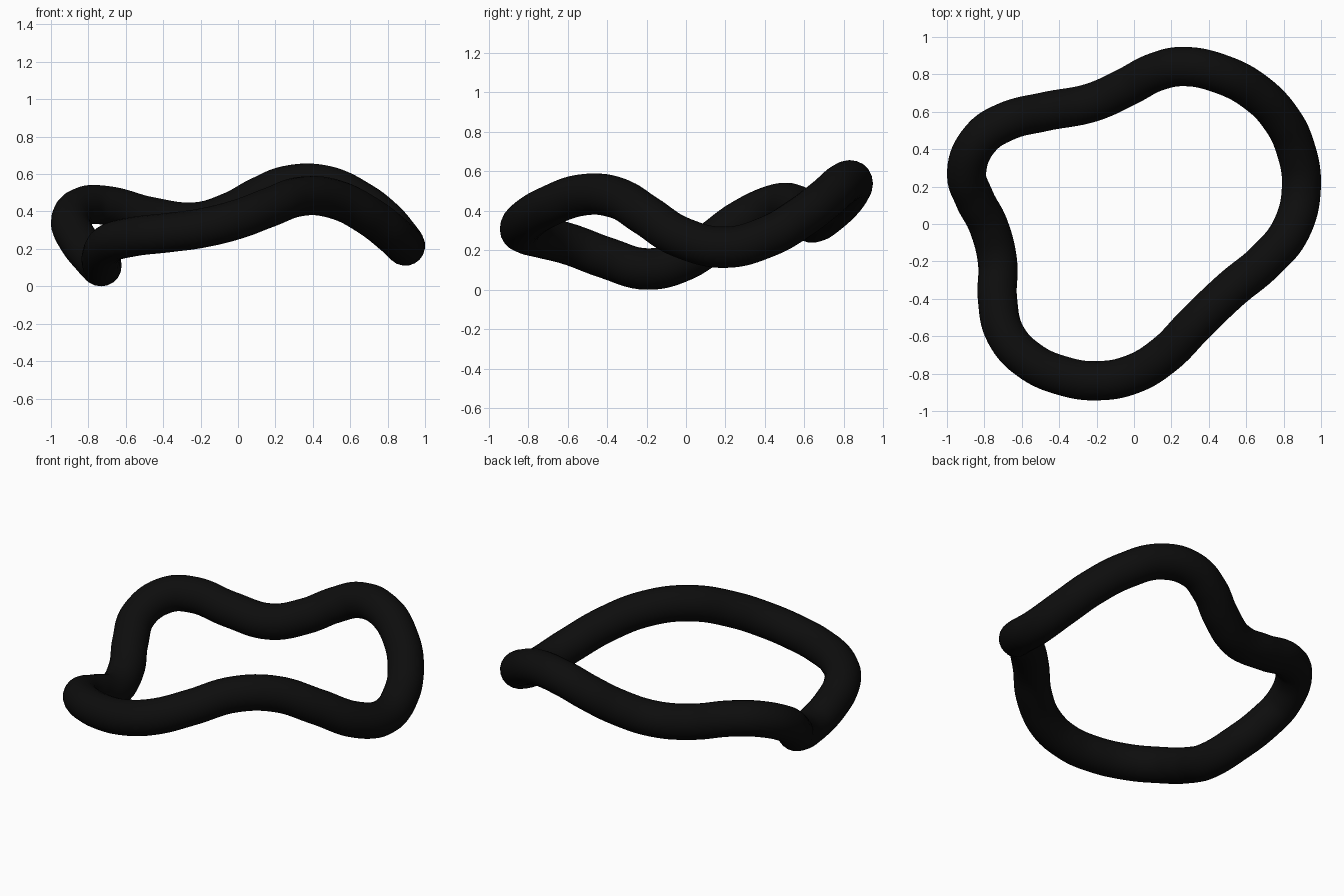
import bpy

# Centre line of the closed, wavy ring, counter-clockwise from the right side
path = [
    (.895, .20, .215), (.86, .415, .27), (.785, .565, .355), (.655, .70, .455),
    (.47, .80, .54), (.265, .842, .54), (.115, .812, .48), (-.035, .735, .40),
    (-.225, .65, .345), (-.48, .60, .375), (-.69, .545, .43), (-.82, .457, .43),
    (-.895, .28, .35), (-.853, .136, .245), (-.778, -.01, .15), (-.73, -.20, .105),
    (-.73, -.40, .16), (-.687, -.59, .23), (-.56, -.73, .265), (-.37, -.815, .287),
    (-.20, -.838, .31), (-.013, -.805, .355), (.163, -.70, .42), (.334, -.527, .48),
    (.52, -.35, .465), (.70, -.20, .375), (.842, -.024, .265),
]

# Round tube swept along the path
curve = bpy.data.curves.new("wavy_ring", 'CURVE')
curve.dimensions = '3D'
curve.bevel_depth = 0.105
curve.bevel_resolution = 8
curve.resolution_u = 8
spline = curve.splines.new('BEZIER')
spline.bezier_points.add(len(path) - 1)
spline.use_cyclic_u = True
for point, co in zip(spline.bezier_points, path):
    point.co = co
    point.handle_left_type = point.handle_right_type = 'AUTO'
spline.use_smooth = True
ring = bpy.data.objects.new("wavy_ring", curve)
bpy.context.collection.objects.link(ring)

# Black finish
black = bpy.data.materials.new("black")
black.diffuse_color = (0.004, 0.004, 0.004, 1)
curve.materials.append(black)
